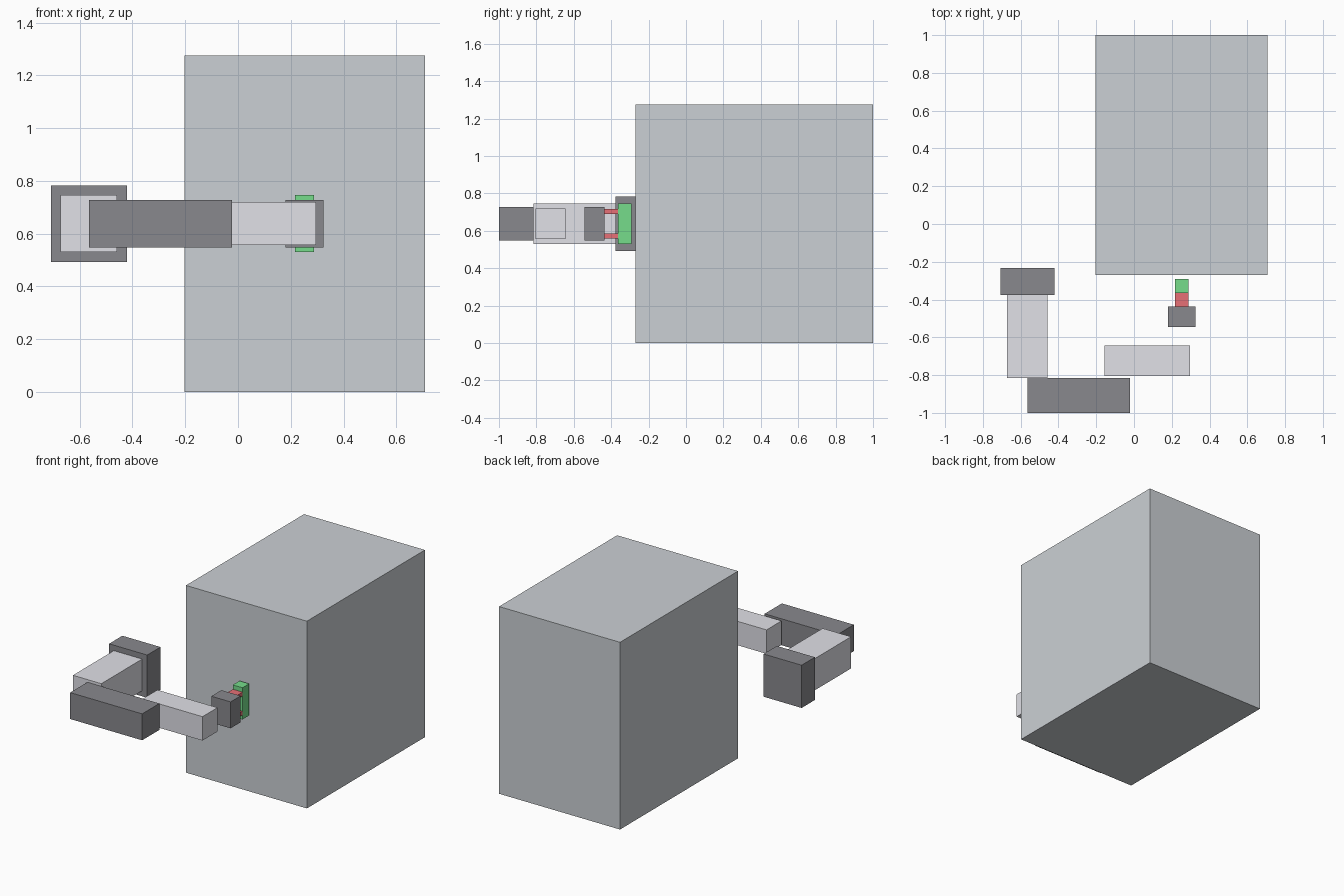
import bpy

if "Cube" in bpy.data.objects:
    bpy.data.objects.remove(bpy.data.objects["Cube"])

MID = 0.6375  # shared centre height of the arm


def material(name, rgb):
    mat = bpy.data.materials.new(name)
    mat.diffuse_color = (*rgb, 1)
    mat.use_nodes = True
    mat.node_tree.nodes["Principled BSDF"].inputs["Base Color"].default_value = mat.diffuse_color
    return mat


dark = material("dark_joint", (0.25, 0.25, 0.27))
light = material("light_link", (0.75, 0.75, 0.80))
steel = material("cabinet_steel", (0.60, 0.63, 0.66))
red = material("finger_red", (0.80, 0.16, 0.18))
green = material("handle_green", (0.18, 0.72, 0.26))


def box(name, x, y, z, mat):
    """Box from (min, max) pairs on each axis."""
    spans = (x, y, z)
    bpy.ops.mesh.primitive_cube_add(size=1, location=[(a + b) / 2 for a, b in spans])
    obj = bpy.context.object
    obj.name = name
    obj.scale = [b - a for a, b in spans]
    bpy.ops.object.transform_apply(location=False, rotation=False, scale=True)
    obj.data.materials.append(mat)
    return obj


def level(height):
    return (MID - height / 2, MID + height / 2)


# Cabinet the arm reaches towards
box("cabinet", (-0.203, 0.708), (-0.27, 1.0), (0, 1.275), steel)

# Arm links, from the mount to the wrist
box("arm_base", (-0.708, -0.421), (-0.376, -0.233), level(0.291), dark)
box("shoulder_link", (-0.673, -0.459), (-0.815, -0.376), level(0.216), light)
box("upper_arm", (-0.564, -0.022), (-1.0, -0.815), level(0.18), dark)
box("forearm", (-0.156, 0.296), (-0.805, -0.644), level(0.163), light)
box("wrist", (0.18, 0.325), (-0.544, -0.436), level(0.18), dark)

# Gripper fingers, above and below the centre
for name, side in (("upper_finger", 1), ("lower_finger", -1)):
    z = MID + side * 0.065
    box(name, (0.216, 0.289), (-0.436, -0.364), (z - 0.0135, z + 0.0135), red)

# Handle held by the gripper
box("handle", (0.216, 0.289), (-0.364, -0.292), level(0.216), green)
